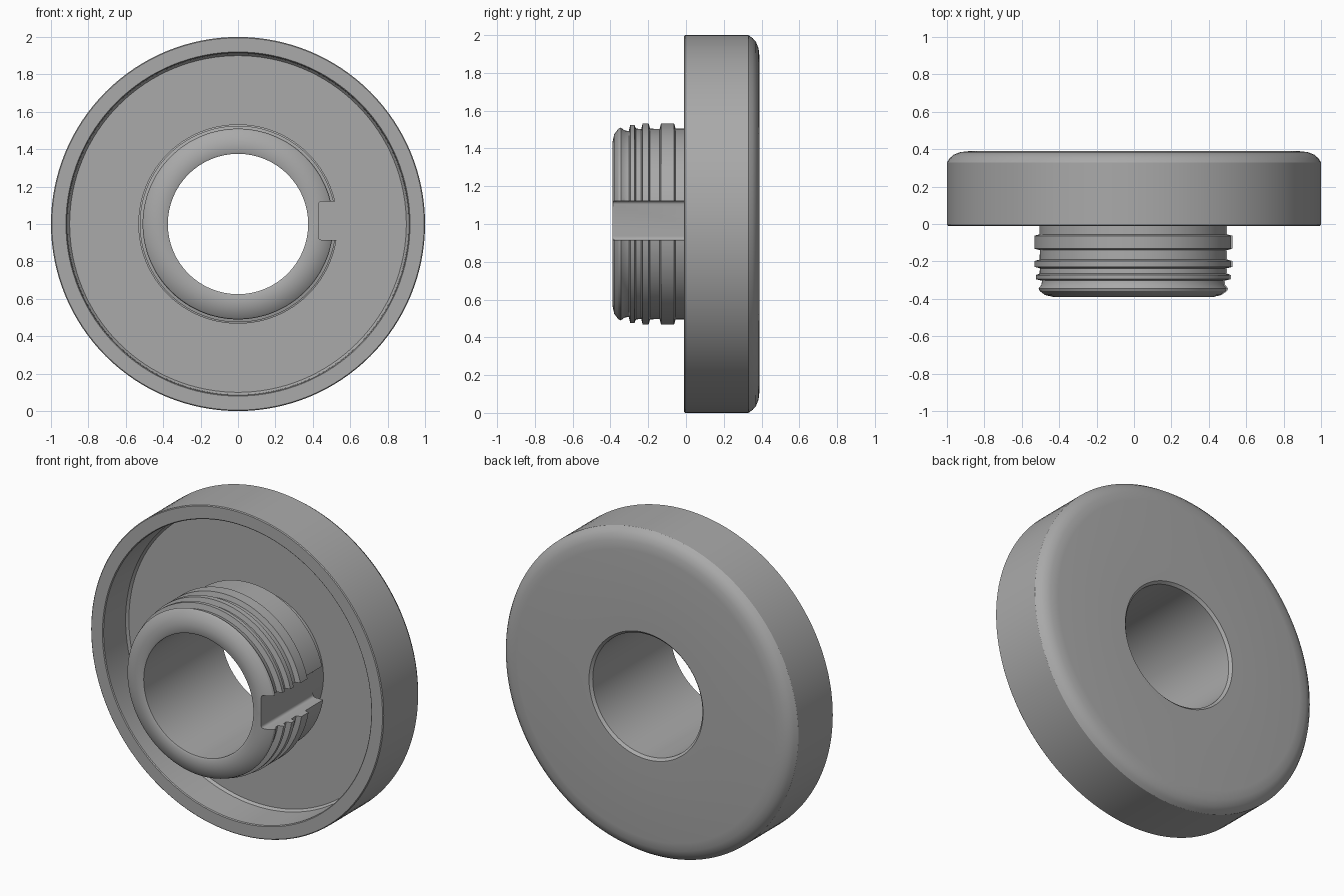
import bpy, bmesh, math
from mathutils import Matrix, Vector

cube = bpy.data.objects.get("Cube")
if cube:
    bpy.data.objects.remove(cube, do_unlink=True)

STEPS = 128
CENTRE = Vector((0, 0, 1))

# Single grey plastic
grey = bpy.data.materials.new("plain grey")
grey.use_nodes = True
colour = (0.4, 0.4, 0.4, 1)
grey.diffuse_color = colour
bsdf = next(n for n in grey.node_tree.nodes if n.type == 'BSDF_PRINCIPLED')
bsdf.inputs["Base Color"].default_value = colour


def lathe(name, profile):
    """Turn a closed (radius, y) profile around the y axis."""
    bm = bmesh.new()
    verts = [bm.verts.new((r, y, 0)) for r, y in profile]
    edges = [bm.edges.new((v, verts[(i + 1) % len(verts)])) for i, v in enumerate(verts)]
    bmesh.ops.spin(bm, geom=verts + edges, cent=(0, 0, 0), axis=(0, 1, 0),
                   angle=math.tau, steps=STEPS, use_merge=True)
    bmesh.ops.remove_doubles(bm, verts=bm.verts[:], dist=1e-5)
    bmesh.ops.recalc_face_normals(bm, faces=bm.faces[:])
    bmesh.ops.translate(bm, verts=bm.verts[:], vec=CENTRE)
    mesh = bpy.data.meshes.new(name)
    bm.to_mesh(mesh)
    bm.free()
    mesh.materials.append(grey)
    obj = bpy.data.objects.new(name, mesh)
    bpy.context.collection.objects.link(obj)
    return obj


# Outline: bore, back disc, rim, recess, neck
profile = [(0.375, -0.385), (0.375, 0.375), (0.39, 0.39),
           (0.88, 0.39), (0.93, 0.384), (0.965, 0.37), (0.985, 0.352), (1.0, 0.33),
           (1.0, -0.005), (0.995, -0.01), (0.92, -0.01), (0.915, -0.005),
           (0.912, 0.205), (0.9, 0.22), (0.43, 0.22), (0.43, 0.12), (0.505, 0.12)]
# Rounded thread ridges: (back y, front y, crest radius, groove radius after it)
for back, front, crest, groove in [(-0.055, -0.14, 0.533, 0.503),
                                   (-0.19, -0.237, 0.533, 0.503),
                                   (-0.265, -0.303, 0.525, 0.492)]:
    profile += [(0.505, back), (crest, back - 0.008),
                (crest, front + 0.008), (groove, front)]
# Rounded nose
profile += [(0.495, -0.325), (0.51, -0.345), (0.505, -0.358),
            (0.475, -0.38), (0.43, -0.39), (0.385, -0.39)]

collar = lathe("threaded_flange", profile)

# Keyway cut along the left of the threaded hub
bm = bmesh.new()
bmesh.ops.create_cube(bm, size=1, matrix=Matrix.Translation((0.53, -0.16, 1.018))
                      @ Matrix.Diagonal((0.2, 0.58, 0.205, 1)))
long_edges = [e for e in bm.edges
              if abs(e.verts[0].co.y - e.verts[1].co.y) > 0.1 and e.verts[0].co.x < 0.5]
bmesh.ops.bevel(bm, geom=long_edges, offset=0.015, segments=3, affect='EDGES', profile=0.5)
cut_mesh = bpy.data.meshes.new("keyway_cutter")
bm.to_mesh(cut_mesh)
bm.free()
cut_mesh.materials.append(grey)
cutter = bpy.data.objects.new("keyway_cutter", cut_mesh)
bpy.context.collection.objects.link(cutter)
cutter.hide_render = True

bpy.ops.object.select_all(action='DESELECT')
collar.select_set(True)
bpy.context.view_layer.objects.active = collar
cut = collar.modifiers.new("keyway", 'BOOLEAN')
cut.operation = 'DIFFERENCE'
cut.solver = 'EXACT'
cut.object = cutter
bpy.ops.object.modifier_apply(modifier=cut.name)
bpy.data.objects.remove(cutter, do_unlink=True)
bpy.ops.object.shade_smooth_by_angle(angle=math.radians(32))
